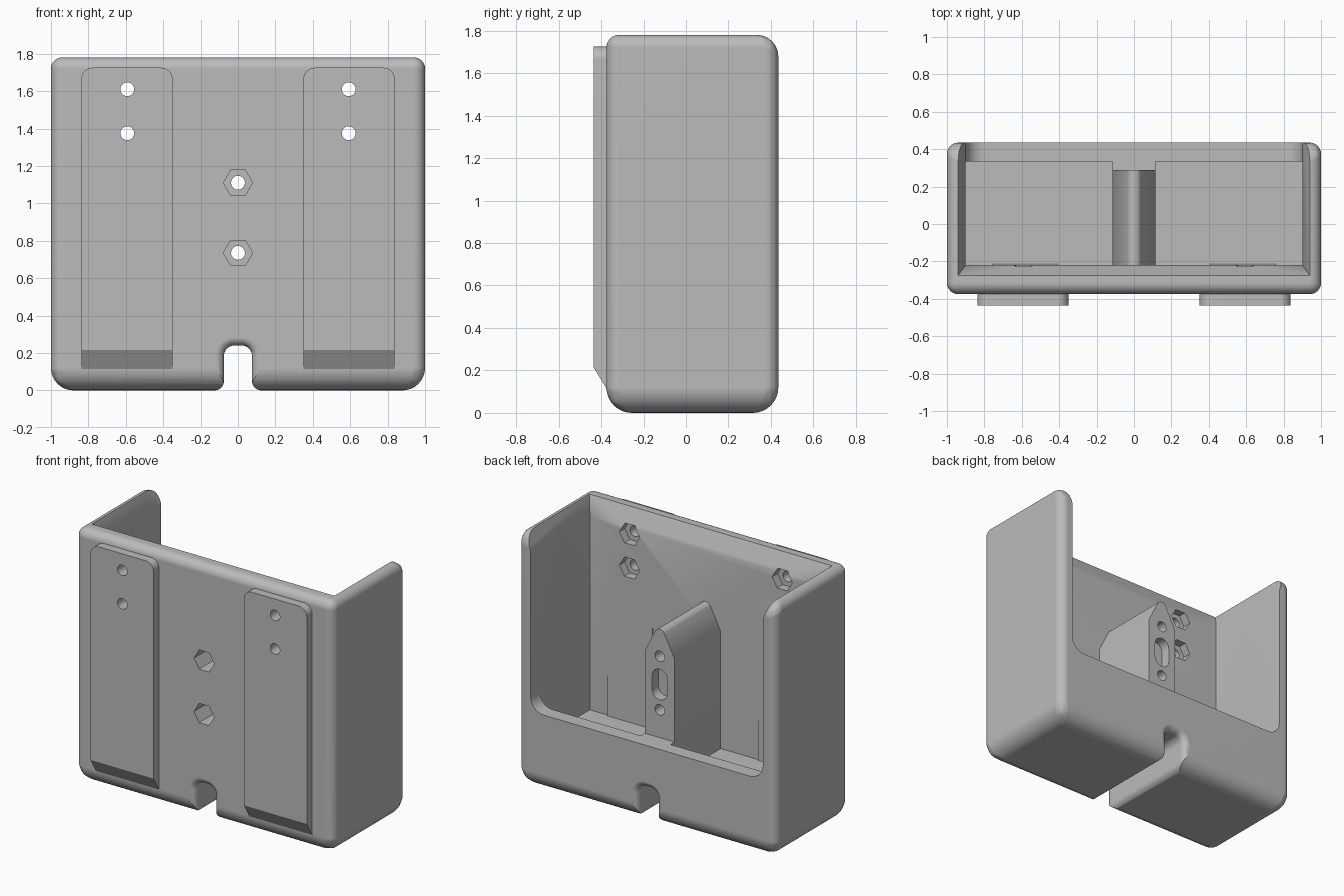
import bpy, bmesh, math
from mathutils import Vector

if "Cube" in bpy.data.objects:
    bpy.data.objects.remove(bpy.data.objects["Cube"])

grey = bpy.data.materials.new("grey_plastic")
grey.use_nodes = True
colour = (0.5, 0.5, 0.5, 1)
grey.diffuse_color = colour
grey.node_tree.nodes["Principled BSDF"].inputs["Base Color"].default_value = colour

FRONT, BACK, TOP = -0.375, 0.435, 1.78
INNER_FRONT, INNER_BACK, INNER_X = -0.22, 0.335, 0.9
FLOOR, LIP = 0.3, 0.54


def loft(name, rings):
    """Solid through matching rings of points, capped at both ends."""
    bm = bmesh.new()
    rows = [[bm.verts.new(p) for p in ring] for ring in rings]
    n = len(rows[0])
    for a, b in zip(rows, rows[1:]):
        for i in range(n):
            j = (i + 1) % n
            bm.faces.new((a[i], a[j], b[j], b[i]))
    bm.faces.new(rows[0])
    bm.faces.new(rows[-1])
    bmesh.ops.recalc_face_normals(bm, faces=bm.faces)
    mesh = bpy.data.meshes.new(name)
    bm.to_mesh(mesh)
    bm.free()
    ob = bpy.data.objects.new(name, mesh)
    bpy.context.collection.objects.link(ob)
    mesh.materials.append(grey)
    return ob


def prism(name, outline, y0, y1):
    return loft(name, [[(x, y, z) for x, z in outline] for y in (y0, y1)])


def rect(x0, x1, y0, y1, z):
    return [(x0, y0, z), (x1, y0, z), (x1, y1, z), (x0, y1, z)]


def box(name, x0, x1, y0, y1, z0, z1):
    return loft(name, [rect(x0, x1, y0, y1, z) for z in (z0, z1)])


def arc(cx, cz, r, a0, a1, n=8):
    angles = [math.radians(a0 + (a1 - a0) * i / n) for i in range(n + 1)]
    return [(cx + r * math.cos(a), cz + r * math.sin(a)) for a in angles]


def disc(x, z, r, n):
    return arc(x, z, r, 0, 360, n)[:-1]


def mirrored(half):
    return half + [(-x, z) for x, z in reversed(half)]


def finish(ob, cutters=()):
    """Cut the part, apply its modifiers and smooth its rounded faces."""
    for c in cutters:
        c.hide_render = True
        mod = ob.modifiers.new("cut", 'BOOLEAN')
        mod.operation, mod.solver, mod.object = 'DIFFERENCE', 'EXACT', c
    graph = bpy.context.evaluated_depsgraph_get()
    graph.update()
    mesh = bpy.data.meshes.new_from_object(ob.evaluated_get(graph))
    ob.modifiers.clear()
    ob.data = mesh
    bpy.ops.object.select_all(action='DESELECT')
    ob.select_set(True)
    bpy.context.view_layer.objects.active = ob
    bpy.ops.object.shade_smooth_by_angle(angle=math.radians(28))
    ob.modifiers.new("even_shading", 'WEIGHTED_NORMAL').keep_sharp = True


# Outer shell: a box with wider rounding along the bottom and the upper back
body = box("holder_body", -1, 1, FRONT, BACK, 0, TOP)
bm = bmesh.new()
bm.from_mesh(body.data)
weight = bm.edges.layers.float.new("bevel_weight_edge")
for e in bm.edges:
    mid = (e.verts[0].co + e.verts[1].co) / 2
    if mid.z < 0.01:
        e[weight] = 1
    elif mid.z > TOP - 0.01 and mid.y > BACK - 0.01:
        e[weight] = 0.85
    else:
        e[weight] = 0.5
bm.to_mesh(body.data)
bm.free()
bevel = body.modifiers.new("rounding", 'BEVEL')
bevel.limit_method, bevel.width, bevel.segments = 'WEIGHT', 0.12, 8

# Pocket, its flared rim and the open back
pocket = box("pocket_cutter", -INNER_X, INNER_X, INNER_FRONT, INNER_BACK, FLOOR, 1.9)
rim = loft("rim_cutter", [rect(-INNER_X - 0.04 * t, INNER_X + 0.04 * t,
                               INNER_FRONT - 0.055 * t, 0.6, 1.66 + 0.12 * t)
                          for t in (0, 1.1)])
opening = prism("opening_cutter", mirrored(
    [(INNER_X, 1.9)] + arc(INNER_X - 0.1, LIP + 0.1, 0.1, 0, -90)), 0.1, 0.6)


# Cable slot with rounded mouth and flared ends
def slot_ring(y, o):
    w, top, r, m = 0.075 + o, 0.24 + o, 0.055 + o, 0.05
    half = [(w + m, -0.1)] + arc(w + m, m, m, 270, 180) + arc(w - r, top - r, r, 0, 85)
    return [(x, y, z) for x, z in mirrored(half)]


flare = 0.045
steps = [math.radians(a) for a in (0, 18, 36, 54, 72, 90)]
ends = [(flare * (1 - math.sin(a)), flare * (1 - math.cos(a))) for a in steps]
slot = loft("slot_cutter",
            [slot_ring(FRONT - 0.05, flare)]
            + [slot_ring(FRONT + d, o) for d, o in reversed(ends)]
            + [slot_ring(BACK - d, o) for d, o in ends]
            + [slot_ring(BACK + 0.05, flare)])

# Screw holes and nut recesses
middle, outer = [], []
for z in (0.735, 1.11):
    middle.append(prism("screw_cutter", disc(0, z, 0.037, 32), -0.6, 0.6))
    middle.append(prism("nut_cutter", disc(0, z, 0.078, 6), -0.6, -0.17))
for side in (-1, 1):
    for z in (1.375, 1.61):
        outer.append(prism("screw_cutter", disc(side * 0.592, z, 0.037, 32), -0.6, 0.1))
        outer.append(prism("nut_cutter", disc(side * 0.592, z, 0.078, 6), -0.28, 0.1))
finish(body, [pocket, rim, opening, slot] + middle + outer)

# Centre post with a peaked top and an oblong recess in its back face
post = prism("centre_post", mirrored(
    [(0.115, FLOOR - 0.02), (0.115, 1.12)] + arc(0, 1.26, 0.04, 30, 85)), INNER_FRONT, 0.29)
recess = prism("recess_cutter",
               arc(0, 0.96, 0.06, 0, 180) + arc(0, 0.865, 0.06, 180, 360), 0.22, 0.4)
finish(post, middle + [recess])
bridge = box("post_bridge", -0.115, 0.115, 0.29, INNER_BACK, FLOOR - 0.02, LIP)
finish(bridge)

# Front pads with rounded top corners and a sloped foot, and inner wedges
for side, word in ((-1, "right"), (1, "left")):
    cx = side * 0.594
    outline = [(0.244, 0.115)] + arc(0.184, 1.665, 0.06, 0, 90)
    pad = prism(word + "_pad", [(cx + x, z) for x, z in mirrored(outline)],
                FRONT - 0.06, FRONT + 0.004)
    foot = loft("foot_cutter", [[(x, -0.45, 0.24), (x, FRONT, 0.115), (x, FRONT, 0.05),
                                 (x, -0.6, 0.05)] for x in (cx - 0.4, cx + 0.4)])
    finish(pad, [foot] + outer)
    x0, x1 = side * 0.585 - 0.175, side * 0.585 + 0.175
    wedge = loft(word + "_wedge", [[(x, INNER_FRONT - 0.01, 1.25), (x, INNER_FRONT, 1.25),
                                    (x, INNER_FRONT + 0.01, FLOOR),
                                    (x, INNER_FRONT - 0.01, FLOOR)] for x in (x0, x1)])
    finish(wedge)

for ob in list(bpy.data.objects):
    if ob.name.split(".")[0].endswith("_cutter"):
        bpy.data.objects.remove(ob)
